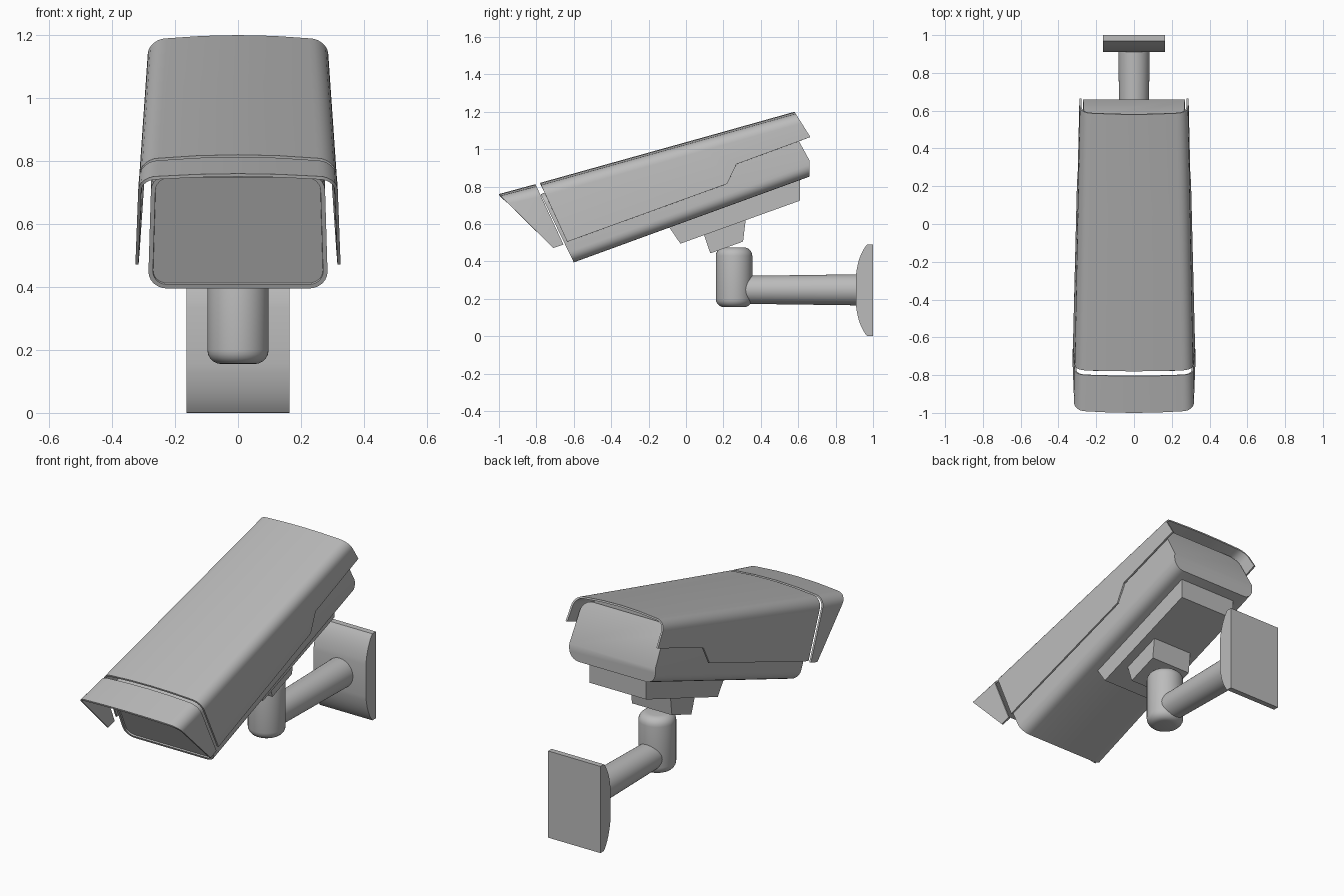
import bpy, bmesh, math
from mathutils import Vector, Matrix

if "Cube" in bpy.data.objects:
    bpy.data.objects.remove(bpy.data.objects["Cube"])

GREY = (0.5, 0.5, 0.5, 1)
paint = bpy.data.materials.new("grey_paint")
paint.use_nodes = True
paint.diffuse_color = GREY
paint.node_tree.nodes["Principled BSDF"].inputs["Base Color"].default_value = GREY


def finish(name, bm, thickness=0):
    """Turn a bmesh into a painted object with sharp-aware smooth shading."""
    mesh = bpy.data.meshes.new(name)
    bm.to_mesh(mesh)
    bm.free()
    obj = bpy.data.objects.new(name, mesh)
    bpy.context.collection.objects.link(obj)
    mesh.materials.append(paint)
    bpy.ops.object.select_all(action='DESELECT')
    obj.select_set(True)
    bpy.context.view_layer.objects.active = obj
    if thickness:
        mod = obj.modifiers.new("thickness", 'SOLIDIFY')
        mod.thickness = thickness
        mod.offset = -1
        bpy.ops.object.modifier_apply(modifier=mod.name)
    bpy.ops.object.shade_smooth_by_angle(angle=math.radians(30))
    return obj


def arc(cx, cd, r, start, steps=6):
    """Quarter circle in (across, depth) space."""
    angles = [start + math.pi / 2 * i / steps for i in range(steps + 1)]
    return [(cx + r * math.sin(a), cd - r * math.cos(a)) for a in angles]


def hood_outline(hw, length, r=0.06, crown=0.012):
    """Inverted U with a slightly crowned top."""
    flat = hw - r
    half = [(flat / 2, crown / 4)] + arc(flat, crown + r, r, 0) + [(hw, length)]
    return [(-x, d) for x, d in reversed(half)] + [(0, 0)] + half


def box_outline(hw, length, r=0.06):
    """Closed rounded rectangle."""
    x, low = hw - r, length - r
    q = math.pi / 2
    return (arc(x, r, r, 0) + arc(x, low, r, q)
            + arc(-x, low, r, 2 * q) + arc(-x, r, r, 3 * q))


def loft(stations, outline, closed):
    """Skin outlines; each station is top (y, z), bottom (y, z), two half widths."""
    bm = bmesh.new()
    rings = []
    for top, bottom, w_top, w_bottom in stations:
        t, b = Vector((0, *top)), Vector((0, *bottom))
        length = (b - t).length
        ring = []
        for x, d in outline(w_top, length):
            f = d / length
            p = t.lerp(b, f)
            p.x = x * (1 + f * (w_bottom / w_top - 1))
            ring.append(bm.verts.new(p))
        rings.append(ring)
    n = len(rings[0])
    for a, b in zip(rings, rings[1:]):
        for i in range(n if closed else n - 1):
            j = (i + 1) % n
            bm.faces.new((a[i], a[j], b[j], b[i]))
    if closed:
        front = bm.faces.new(rings[0])
        bm.faces.new(rings[-1])
    bmesh.ops.recalc_face_normals(bm, faces=bm.faces)
    if closed:
        return bm, front
    if sum(f.normal.z * f.calc_area() for f in bm.faces) < 0:
        bmesh.ops.reverse_faces(bm, faces=bm.faces[:])
    return bm


def prism(name, points, hw):
    """Side outline of (y, z) points extruded across x."""
    bm = bmesh.new()
    face = bm.faces.new([bm.verts.new((-hw, y, z)) for y, z in points])
    made = bmesh.ops.extrude_face_region(bm, geom=[face])["geom"]
    bmesh.ops.translate(bm, vec=(2 * hw, 0, 0),
                        verts=[v for v in made if isinstance(v, bmesh.types.BMVert)])
    bmesh.ops.recalc_face_normals(bm, faces=bm.faces)
    return finish(name, bm)


# Camera housing: tapered rounded box, recessed window, trimmed rear lower edge
body, window = loft([
    ((-0.777, 0.76), (-0.60, 0.395), 0.275, 0.286),
    ((0.545, 1.15), (0.70, 0.868), 0.262, 0.272),
], box_outline, True)
bmesh.ops.inset_individual(body, faces=[window], thickness=0.014)
bmesh.ops.inset_individual(body, faces=[window], thickness=0.001, depth=-0.008)
bmesh.ops.bisect_plane(body, geom=body.verts[:] + body.edges[:] + body.faces[:],
                       plane_co=(0, 0.66, 0), plane_no=(0, 1, 0), clear_outer=True)
bmesh.ops.holes_fill(body, edges=[e for e in body.edges if e.is_boundary], sides=0)
bmesh.ops.recalc_face_normals(body, faces=body.faces)
finish("camera_housing", body)

# Sun hood with a stepped lower edge
hood = loft([
    ((-0.78, 0.82), (-0.635, 0.505), 0.311, 0.323),
    ((0.07, 1.057), (0.22, 0.815), 0.295, 0.302),
    ((0.16, 1.082), (0.27, 0.92), 0.293, 0.298),
    ((0.58, 1.20), (0.665, 1.065), 0.285, 0.289),
], hood_outline, False)
finish("sun_hood", hood, 0.01)

# Front visor, set apart from the hood by a thin gap
visor = loft([
    ((-1.0, 0.76), (-0.71, 0.472), 0.315, 0.326),
    ((-0.805, 0.813), (-0.655, 0.49), 0.312, 0.324),
], hood_outline, False)
finish("front_visor", visor, 0.01)

# Mounting blocks under the housing
prism("mount_plate", [(-0.095, 0.59), (-0.03, 0.495), (0.61, 0.725), (0.61, 0.85)], 0.178)
prism("mount_block", [(0.09, 0.56), (0.13, 0.443), (0.305, 0.506), (0.32, 0.63)], 0.125)

# Rounded vertical joint
bm = bmesh.new()
bmesh.ops.create_cone(bm, cap_ends=True, segments=40, radius1=0.0975, radius2=0.0975,
                      depth=0.32, matrix=Matrix.Translation((0, 0.257, 0.315)))
rims = [e for e in bm.edges if abs(e.verts[0].co.z - e.verts[1].co.z) < 0.01]
bmesh.ops.bevel(bm, geom=rims, offset=0.045, segments=5, profile=0.5, affect='EDGES')
finish("swivel_joint", bm)

# Horizontal arm, a little wider at the wall
bm = bmesh.new()
place = Matrix.Translation((0, 0.59, 0.248)) @ Matrix.Rotation(-math.pi / 2, 4, 'X')
bmesh.ops.create_cone(bm, cap_ends=True, segments=40, radius1=0.074, radius2=0.083,
                      depth=0.66, matrix=place)
finish("wall_arm", bm)

# Wall plate with curved upper and lower shoulders
MID = 0.2455
shoulder = []
for i in range(9):
    t = i / 8
    y = 0.968 * (1 - t) ** 2 + 2 * 0.922 * t * (1 - t) + 0.91 * t ** 2
    h = 0.245 * (1 - t) ** 2 + 2 * 0.19 * t * (1 - t) + 0.09 * t ** 2
    shoulder.append((y, h))
upper = [(1.0, MID * 2)] + [(y, MID + h) for y, h in shoulder]
lower = [(y, MID - h) for y, h in reversed(shoulder)] + [(1.0, 0.0)]
prism("wall_plate", upper + lower, 0.164)
